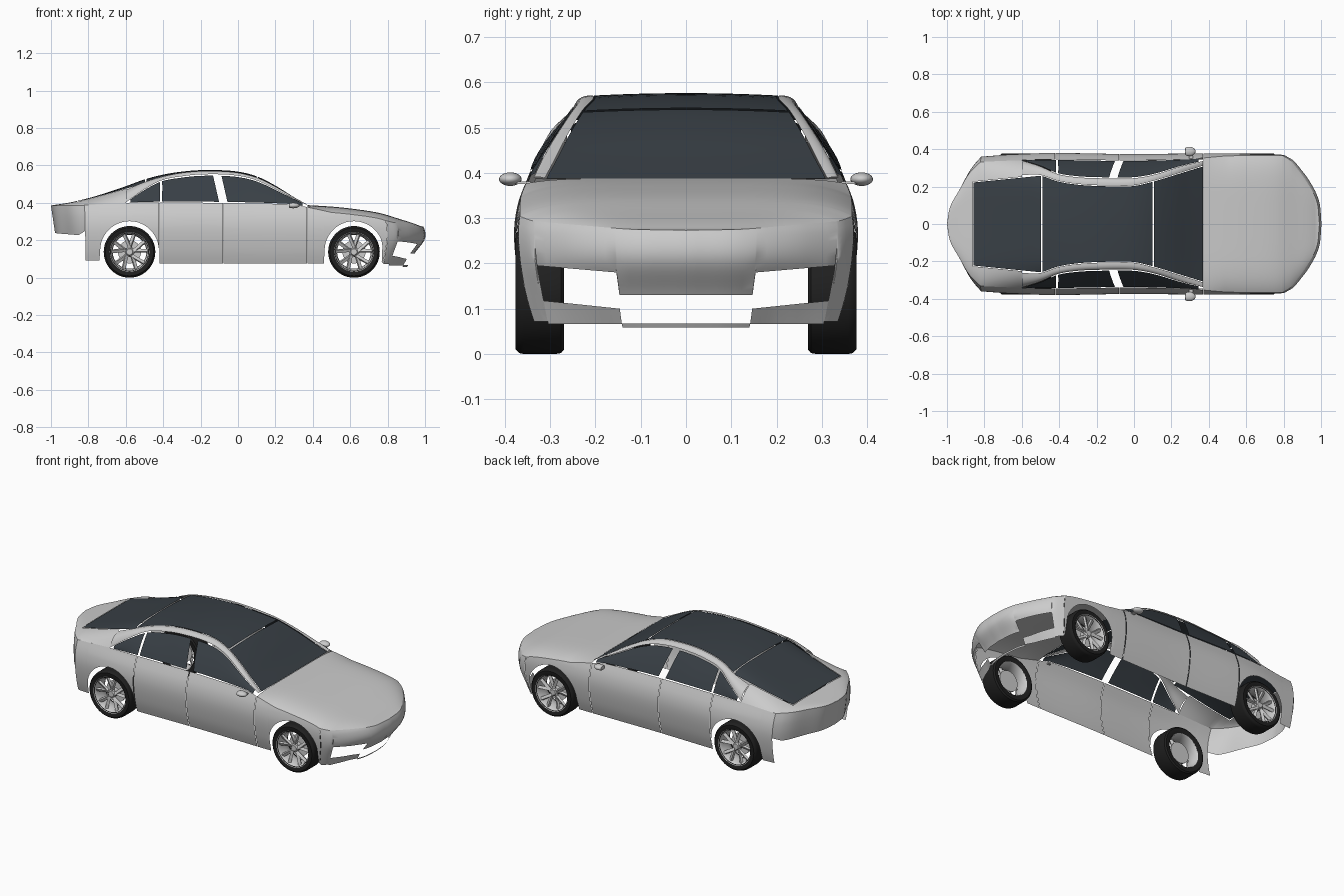
import bpy, bmesh, math
from mathutils import Matrix, Vector

if "Cube" in bpy.data.objects:
    bpy.data.objects.remove(bpy.data.objects["Cube"])


def ip(tab, x):
    """Smooth interpolation through a short table of (key, value)."""
    x = min(max(x, tab[0][0]), tab[-1][0])
    i = max(j for j in range(len(tab) - 1) if tab[j][0] <= x)
    sl = [(b[1] - a[1]) / (b[0] - a[0]) for a, b in zip(tab, tab[1:])]
    m0 = (sl[max(i - 1, 0)] + sl[i]) / 2
    m1 = (sl[i] + sl[min(i + 1, len(sl) - 1)]) / 2
    h = tab[i + 1][0] - tab[i][0]
    t = (x - tab[i][0]) / h
    return (tab[i][1] * (1 + 2 * t) * (1 - t) ** 2 + m0 * h * t * (1 - t) ** 2
            + tab[i + 1][1] * t * t * (3 - 2 * t) + m1 * h * t * t * (t - 1))


def clamp(v):
    return min(max(v, 0), 1)


def lerp(a, b, t):
    return a + (b - a) * t


def span(a, b, n):
    return [lerp(a, b, i / n) for i in range(n + 1)]


def material(name, rgb):
    m = bpy.data.materials.new(name)
    m.diffuse_color = (*rgb, 1)
    m.use_nodes = True
    m.node_tree.nodes["Principled BSDF"].inputs["Base Color"].default_value = m.diffuse_color
    return m


GLASS = material("dark_glass", (0.04, 0.05, 0.06))
RUBBER = material("rubber", (0.014, 0.014, 0.014))


def finish(name, bm, mat=None, angle=35):
    bmesh.ops.remove_doubles(bm, verts=bm.verts, dist=1e-5)
    bmesh.ops.recalc_face_normals(bm, faces=bm.faces)
    me = bpy.data.meshes.new(name)
    bm.to_mesh(me)
    bm.free()
    for p in me.polygons:
        p.use_smooth = True
    me.set_sharp_from_angle(angle=math.radians(angle))
    if mat:
        me.materials.append(mat)
    ob = bpy.data.objects.new(name, me)
    bpy.context.collection.objects.link(ob)
    mod = ob.modifiers.new("mirror", 'MIRROR')
    mod.use_axis = (False, True, False)
    return ob


def loft(name, rows, mat=None):
    bm = bmesh.new()
    vs = [[bm.verts.new(p) for p in r] for r in rows]
    for a, b in zip(vs, vs[1:]):
        for i in range(len(a) - 1):
            bm.faces.new((a[i], a[i + 1], b[i + 1], b[i]))
    return finish(name, bm, mat)


# Plan outline, side section and centre-line profiles
NOSE = [(0, 1), (.13, .985), (.24, .93), (.30, .885), (.345, .845), (.37, .80)]
TAIL = [(0, -1), (.1, -.983), (.2, -.932), (.3, -.876), (.36, -.82)]
WIDTH = [(-.82, .36), (-.55, .378), (0, .374), (.5, .378), (.8, .37)]
SECTION = [(.05, .335), (.10, .352), (.15, .365), (.27, .378), (.33, .370), (.355, .362), (.40, .343)]
NOSE_SHIFT = [(.05, -.1), (.13, -.055), (.21, 0), (.27, -.007), (.30, -.03)]
BELT = [(-1, .385), (-.8, .388), (-.6, .40), (-.4, .402), (0, .398), (.3, .392), (.37, .388),
        (.5, .38), (.6, .37), (.76, .345), (.86, .315), (.97, .278), (1, .262)]
ROOF = [(-1, .386), (-.9, .402), (-.8, .425), (-.7, .455), (-.6, .489), (-.5, .525), (-.4, .551),
        (-.3, .567), (-.2, .575), (-.1, .575), (0, .567), (.1, .542), (.2, .492), (.3, .43), (.37, .388)]
# Roof rail: inner edge y, its drop below the centre line, outer edge y and z
IN_Y = [(-.6, .262), (-.5, .262), (-.41, .232), (-.3, .214), (-.1, .205), (0, .207), (.1, .23), (.25, .275), (.37, .312)]
DROP = [(-.6, .019), (-.5, .014), (-.3, .006), (.1, .006), (.37, 0)]
OUT_Y = [(-.6, .34), (-.5, .308), (-.41, .268), (-.3, .25), (-.2, .245), (0, .245), (.1, .262), (.25, .308), (.37, .337)]
OUT_Z = [(-.6, .402), (-.5, .472), (-.41, .52), (-.3, .542), (-.2, .552), (0, .545), (.1, .52), (.25, .447), (.37, .388)]


def skin(px, py, z):
    s = ip(NOSE_SHIFT, z) * clamp((px - .75) / .2) + (.385 - z) * .15 * clamp((-px - .8) / .15)
    return Vector((px + s, py * ip(SECTION, z) / .378, z))


def top_z(px, py):
    return ip(BELT, px - .02 * clamp((px - .8) / .2)) - .03 * clamp((px - .3) / .2) * (py / .37) ** 2


def front(y, zb):
    return (ip(NOSE, y), y, zb)


def rear(y, zb):
    return (ip(TAIL, y), y, zb)


def side(x, zb):
    return (x, ip(WIDTH, x), zb)


def panel(name, cols, top=None):
    rows = []
    for px, py, zb in cols:
        zt = top(py) if top else top_z(px, py)
        rows.append([skin(px, py, z) for z in span(zb, zt, 3 if top else 14)])
    loft(name, rows)


def arch(cx, r=.157, n=24):
    return [side(cx + r * math.cos(a), .145 + r * math.sin(a)) for a in span(0, math.pi, n)]


# Side and end panels, each column running from its lower edge to the shoulder
bumper = ([front(y, .13) for y in span(0, .154, 6)]
          + [front(y, lerp(.18, .195, (y - .157) / .177)) for y in span(.157, .334, 8)]
          + [front(y, .072) for y in span(.337, .37, 4)])
fender = ([side(.798, .075), side(.781, .085)] + arch(.62)
          + [side(x, .075) for x in span(.459, .372, 4)])
quarter = ([side(-.422, .075), side(-.4225, .145)] + arch(-.58)[1:]
           + [side(x, .092) for x in span(-.741, -.82, 4)])
tail_side = [rear(y, lerp(.228, .25, (y - .318) / .042)) for y in span(.36, .318, 4)]
tail_mid = [rear(y, lerp(.24, .228, y / .318)) for y in span(.318, 0, 14)]
panel("front_bumper", bumper)
panel("front_fender", fender)
panel("front_door", [side(x, .075) for x in span(.369, -.078, 16)])
panel("rear_door", [side(x, .075) for x in span(-.081, -.419, 14)])
panel("rear_quarter", quarter)
panel("rear_bumper", tail_side + tail_mid)
panel("lower_lip_side", [front(y, .066) for y in span(.157, .337, 8)], lambda y: .10 + .1 * (y - .157))
panel("lower_lip_centre", [front(y, .058) for y in span(0, .157, 6)], lambda y: .067)


def deck_z(x, f, ze, table):
    return ze + max(0, ip(table, x) - ze) * (1 - f ** 6)


def rear_edge(x):
    return .262 - .10 * clamp(-.5 - x)


def upper(name, cols, table, edge=None):
    rows = []
    for px, py, _ in cols:
        t = skin(px, py, top_z(px, py))
        f0 = math.asin(min(1, edge(t.x) / t.y)) / (math.pi / 2) if edge else 0
        fs = [math.sin(u * math.pi / 2) for u in span(f0, 1, 16)]
        rows.append([(t.x, t.y * f, deck_z(t.x, f, t.z, table)) for f in fs])
    loft(name, rows)


# Bonnet, shoulders beside the rear glass, and boot lid
upper("bonnet", bumper + fender, BELT)
upper("rear_shoulder", [side(x, 0) for x in span(-.6, -.82, 12)] + tail_side, ROOF, rear_edge)
upper("boot_lid", tail_mid, ROOF)

# Roof rails from the windscreen base to the rear shoulder
rail = []
for x in span(.37, -.6, 60):
    a = Vector((x, ip(IN_Y, x), ip(ROOF, x) - ip(DROP, x)))
    b = Vector((x, ip(OUT_Y, x), ip(OUT_Z, x)))
    bulge = Vector((0, .25, .25)) * (b - a).length
    rail.append([a.lerp(b, t) + bulge * t * (1 - t) * 2 for t in span(0, 1, 6)])
loft("roof_rail", rail)


# Top glass: windscreen, roof and rear window
def top_glass(name, x0, x1):
    rows = []
    for x in span(x0, x1, 24):
        e = ip(IN_Y, x) - .004
        rows.append([(x, e * f, ip(ROOF, x) - ip(DROP, x) * f * f) for f in span(0, 1, 10)])
    loft(name, rows, GLASS)


top_glass("windscreen", .37, .106)
top_glass("roof_glass", .098, -.488)
rows = []
for x in span(-.496, -.858, 24):
    t = skin(*side(max(x, -.82), 0)[:2], top_z(x, .36))
    e = rear_edge(x) - .004
    rows.append([(x, e * f, deck_z(x, e * f / t.y, t.z, ROOF)) for f in span(0, 1, 10)])
loft("rear_window", rows, GLASS)


# Side glass, given lower and upper x ranges
def side_glass(name, a0, a1, b0, b1):
    rows = []
    for s in span(0, 1, 24):
        xa, xb = lerp(a0, a1, s), lerp(b0, b1, s)
        lo = skin(*side(xa, 0)[:2], top_z(xa, .37))
        hi = Vector((xb, ip(OUT_Y, xb), ip(OUT_Z, xb)))
        rows.append([lo.lerp(hi, t) + Vector((0, .02 * t * (1 - t), 0)) for t in span(.04, .95, 6)])
    loft(name, rows, GLASS)


side_glass("quarter_window", -.575, -.418, -.575, -.418)
side_glass("rear_door_window", -.405, -.10, -.405, -.135)
side_glass("front_door_window", -.055, .345, -.09, .345)


# Wheels
def lathe(name, cx, prof, mat=None, n=48):
    rows = [[(cx + r * math.cos(a), y, .138 + r * math.sin(a)) for r, y in prof]
            for a in span(0, 2 * math.pi, n)]
    loft(name, rows, mat)


def box(bm, size, mat):
    bmesh.ops.create_cube(bm, size=1, matrix=mat @ Matrix.Diagonal((*size, 1)))


for tag, cx in (("front", .62), ("rear", -.58)):
    lathe(tag + "_tyre", cx, [(.1, .274), (.108, .270), (.128, .269), (.136, .276), (.138, .288), (.138, .358),
                              (.136, .368), (.128, .376), (.108, .375), (.1, .37)], RUBBER)
    lathe(tag + "_rim", cx, [(.102, .276), (.095, .285), (.09, .32), (.094, .355), (.102, .371), (.106, .374)])
    lathe(tag + "_hub", cx, [(0, .362), (.016, .362), (.022, .355), (.024, .32), (0, .32)], None, 24)
    lathe(tag + "_brake_disc", cx, [(0, .308), (.062, .308), (.062, .316), (0, .316)], None, 32)
    bm = bmesh.new()
    for i in range(5):
        for k in (-.2, .2):
            m = (Matrix.Translation((cx, .352, .138)) @ Matrix.Rotation(i * math.tau / 5 + k, 4, 'Y')
                 @ Matrix.Translation((0, 0, .057)) @ Matrix.Rotation(k * .9, 4, 'Y')
                 @ Matrix.Rotation(.5, 4, 'Z') @ Matrix.Rotation(-.08, 4, 'X'))
            box(bm, (.017, .012, .088), m)
    finish(tag + "_spokes", bm)

# Door mirror with its stalk
bm = bmesh.new()
bmesh.ops.create_uvsphere(bm, u_segments=24, v_segments=12, radius=1,
                          matrix=Matrix.Translation((.295, .388, .386)) @ Matrix.Diagonal((.034, .025, .015, 1)))
for v in bm.verts:
    v.co.x = max(v.co.x, .274)
finish("door_mirror", bm)
bm = bmesh.new()
box(bm, (.02, .04, .006), Matrix.Translation((.305, .362, .378)))
finish("mirror_stalk", bm)
